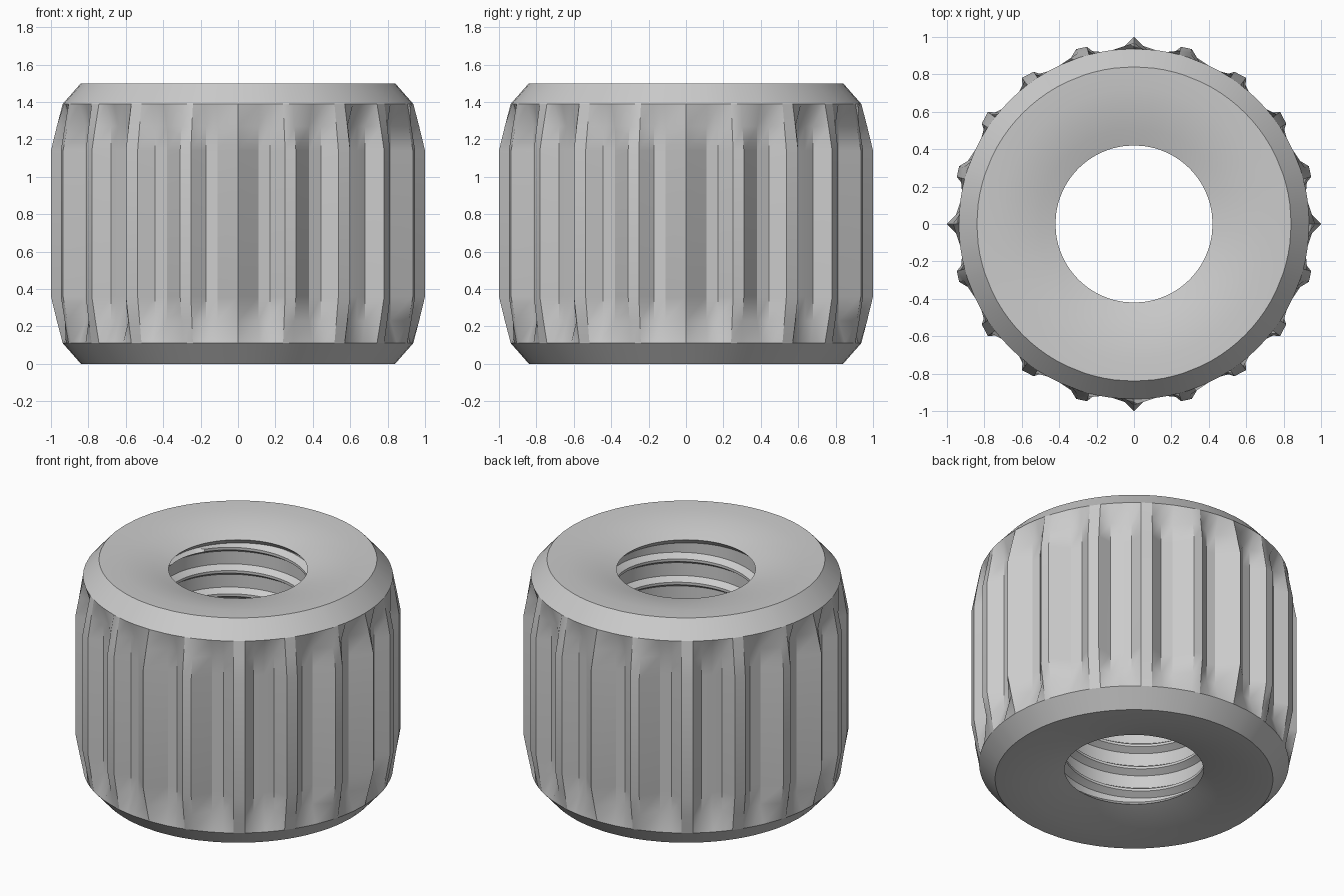
import bpy
import bmesh
import math

cube = bpy.data.objects.get("Cube")
if cube:
    bpy.data.objects.remove(cube, do_unlink=True)

# Single metal colour
metal = bpy.data.materials.new("grey metal")
metal.use_nodes = True
GREY = (0.6, 0.6, 0.6, 1)
metal.diffuse_color = GREY
metal.node_tree.nodes["Principled BSDF"].inputs["Base Color"].default_value = GREY


def polar(r, angle, z):
    return (r * math.cos(angle), r * math.sin(angle), z)


def finish(bm, name, sharp):
    bmesh.ops.remove_doubles(bm, verts=bm.verts, dist=1e-4)
    bmesh.ops.dissolve_degenerate(bm, edges=bm.edges, dist=1e-4)
    mesh = bpy.data.meshes.new(name)
    bm.to_mesh(mesh)
    bm.free()
    mesh.materials.append(metal)
    obj = bpy.data.objects.new(name, mesh)
    bpy.context.collection.objects.link(obj)
    bpy.ops.object.select_all(action="DESELECT")
    bpy.context.view_layer.objects.active = obj
    obj.select_set(True)
    bpy.ops.object.shade_smooth_by_angle(angle=math.radians(sharp))
    return obj


def skin(bm, rows, closed, flip=False):
    """Join rows of points, each running round the axis, with quads."""
    grid = [[bm.verts.new(p) for p in row] for row in rows]
    count = len(grid[0])
    for low, high in zip(grid, grid[1:]):
        for i in range(count if closed else count - 1):
            j = (i + 1) % count
            quad = [low[i], low[j], high[j], high[i]]
            bm.faces.new(quad[::-1] if flip else quad)


# Ridge outline over one eighth of a turn: angle in degrees, crest radius
ROOT, RIM = 0.90, 0.937
EIGHTH = [(0, 1.0), (7, ROOT), (10.9, ROOT), (14.9, 0.98), (18.3, 0.985),
          (25, ROOT), (29.5, ROOT), (33.4, 0.975), (37.5, 0.985),
          (41, ROOT), (45, ROOT)]
quarter = EIGHTH + [(90 - a, r) for a, r in EIGHTH[-2:0:-1]]
outline = [(math.radians(a + 90 * q), r) for q in range(4) for a, r in quarter]


def ring(r, z):
    return [polar(r, a, z) for a, _ in outline]


def ridged(z, blend):
    """Grooves at full depth, with ridges partly risen above the rim."""
    return [polar(r if r == ROOT else RIM + (r - RIM) * blend, a, z)
            for a, r in outline]


# Knurled body: bottom dish, chamfer, ridged wall, chamfer, top dish
body_rows = [ring(0.47, 0.11), ring(0.42, 0.066), ring(0.67, 0), ring(0.84, 0),
             ring(RIM, 0.11),
             ridged(0.23, 0.5), ridged(0.36, 1), ridged(1.14, 1), ridged(1.27, 0.5),
             ring(RIM, 1.39), ring(0.84, 1.5)]
body_rows += [ring(r, z) for r, z in
              [(0.72, 1.496), (0.61, 1.482), (0.51, 1.46), (0.42, 1.434), (0.47, 1.39)]]
bm = bmesh.new()
skin(bm, body_rows, closed=True)
finish(bm, "knurled_body", 28)

# Threaded bore: a helical wall with a narrow crest on each turn
PITCH, LOW, HIGH, STEPS = 0.155, 0.11, 1.39, 80
BORE = 0.47
TURN = [(0, BORE), (0.55, BORE), (0.72, 0.43), (0.83, 0.43)]
bm = bmesh.new()
thread_rows = []
for turn in range(-1, int((HIGH - LOW) / PITCH) + 2):
    for part, r in TURN:
        row = []
        for s in range(STEPS + 1):
            z = LOW + PITCH * (turn + part + s / STEPS)
            inside = LOW < z < HIGH
            row.append(polar(r if inside else BORE, math.tau * s / STEPS,
                             min(max(z, LOW), HIGH)))
        thread_rows.append(row)
skin(bm, thread_rows, closed=False, flip=True)
finish(bm, "threaded_bore", 35)
